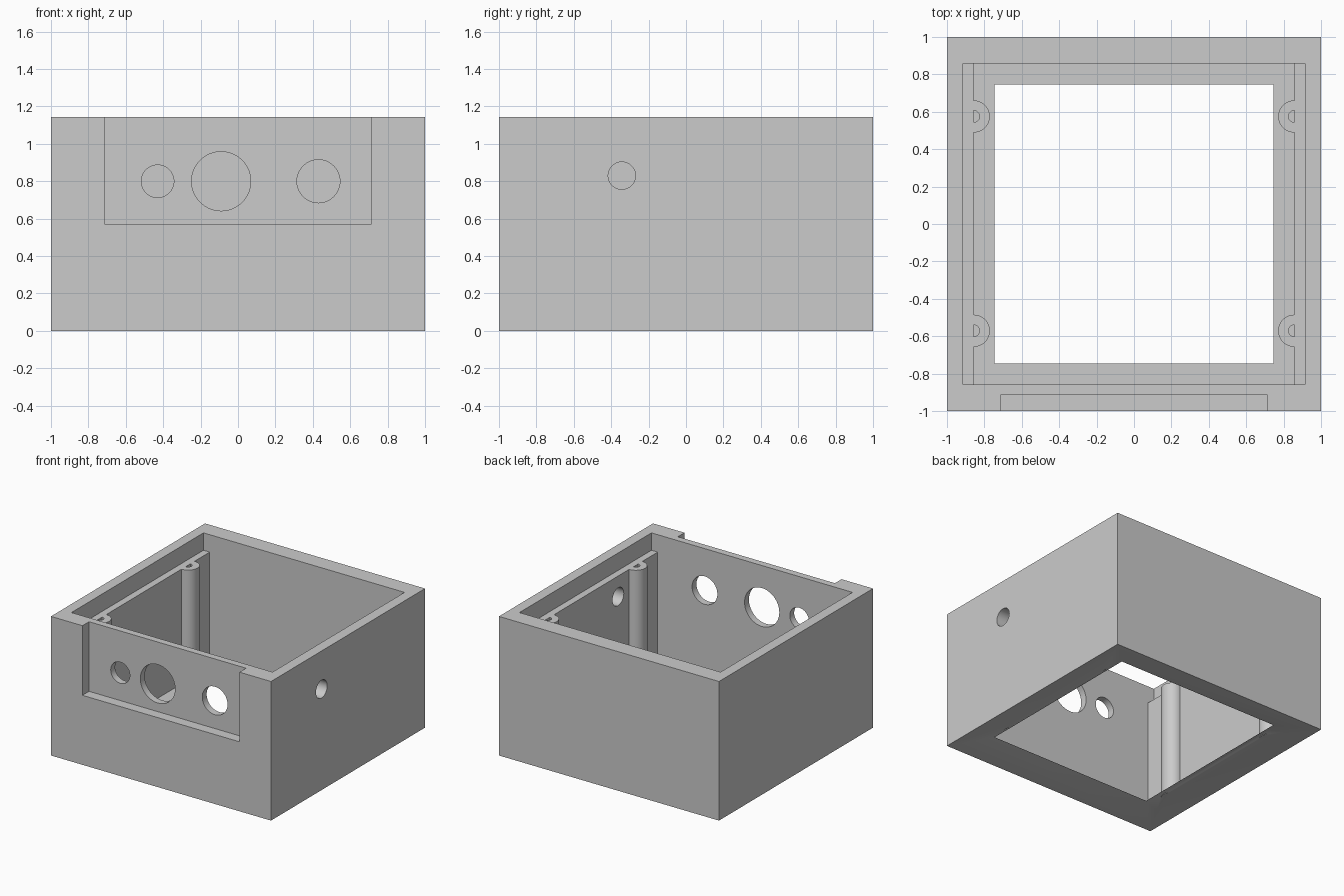
import bpy, bmesh, math
from mathutils import Matrix

if "Cube" in bpy.data.objects:
    bpy.data.objects.remove(bpy.data.objects["Cube"], do_unlink=True)

HEIGHT = 1.143
FLOOR = 0.057
LEDGE = 1.0
INNER = 0.857


def finish(name, bm):
    bmesh.ops.recalc_face_normals(bm, faces=bm.faces)
    mesh = bpy.data.meshes.new(name)
    bm.to_mesh(mesh)
    bm.free()
    ob = bpy.data.objects.new(name, mesh)
    bpy.context.collection.objects.link(ob)
    return ob


def prism(name, outline, z0, z1):
    """Extrude a flat outline upward from z0 to z1."""
    bm = bmesh.new()
    face = bm.faces.new([bm.verts.new((x, y, z0)) for x, y in outline])
    top = bmesh.ops.extrude_face_region(bm, geom=[face])["geom"]
    verts = [g for g in top if isinstance(g, bmesh.types.BMVert)]
    bmesh.ops.translate(bm, verts=verts, vec=(0, 0, z1 - z0))
    return finish(name, bm)


def box(name, x, y0, y1, z0, z1):
    return prism(name, [(-x, y0), (x, y0), (x, y1), (-x, y1)], z0, z1)


def drill(name, axis, radius, centre, depth):
    bm = bmesh.new()
    turn = Matrix.Rotation(math.pi / 2, 4, axis)
    bmesh.ops.create_cone(bm, cap_ends=True, segments=64, radius1=radius, radius2=radius,
                          depth=depth, matrix=Matrix.Translation(centre) @ turn)
    return finish(name, bm)


def half_round(side, y, radius, bury=0.0):
    """Half disc bulging inward from a side wall."""
    steps = 32
    pts = []
    for i in range(steps + 1):
        a = -math.pi / 2 + math.pi * i / steps
        pts.append((side * (INNER - radius * math.cos(a)), y + radius * math.sin(a)))
    if bury:
        pts += [(side * (INNER + bury), y + radius), (side * (INNER + bury), y - radius)]
    return pts


def combine(target, tool, operation):
    mod = target.modifiers.new(operation.lower(), "BOOLEAN")
    mod.operation = operation
    mod.solver = "EXACT"
    mod.object = tool
    bpy.context.view_layer.objects.active = target
    bpy.ops.object.modifier_apply(modifier=mod.name)
    bpy.data.objects.remove(tool, do_unlink=True)


def cut(tool):
    combine(case, tool, "DIFFERENCE")


# Outer block, hollowed with a ledge along both side walls
case = box("open_case", 1, -1, 1, 0, HEIGHT)
cut(box("cavity", INNER, -INNER, INNER, FLOOR, 1.4))
cut(box("lid_rebate", 0.914, -INNER, INNER, LEDGE, 1.4))

# Bevelled square opening through the floor
rim, mouth = 0.997, 0.745
slope = (rim - mouth) / FLOOR
low, high = -0.05, 0.1
bm = bmesh.new()
bmesh.ops.create_cone(bm, cap_ends=True, segments=4,
                      radius1=(rim - slope * low) * math.sqrt(2),
                      radius2=(rim - slope * high) * math.sqrt(2), depth=high - low,
                      matrix=Matrix.Translation((0, 0, (low + high) / 2))
                      @ Matrix.Rotation(math.pi / 4, 4, "Z"))
cut(finish("floor_opening", bm))

# Recessed front panel with its three round holes
cut(box("panel_recess", 0.714, -1.2, -0.914, 0.571, 1.4))
for x, radius in ((-0.43, 0.087), (-0.09, 0.158), (0.43, 0.115)):
    cut(drill("panel_hole", "X", radius, (x, -0.9, 0.8), 0.3))

# Single hole in the left wall
cut(drill("side_hole", "Y", 0.073, (0.95, -0.343, 0.83), 0.4))

# Four half-round screw posts with pilot holes
for side in (-1, 1):
    for y in (-0.571, 0.575):
        post = prism("post", half_round(side, y, 0.086, 0.02), FLOOR - 0.01, LEDGE)
        combine(case, post, "UNION")
        cut(prism("pilot_hole", half_round(side, y, 0.031), 0.6, 1.2))

# Plain grey material
grey = bpy.data.materials.new("light_grey")
grey.use_nodes = True
colour = (0.6, 0.6, 0.6, 1)
grey.diffuse_color = colour
grey.node_tree.nodes["Principled BSDF"].inputs["Base Color"].default_value = colour
case.data.materials.clear()
case.data.materials.append(grey)

bpy.ops.object.select_all(action="DESELECT")
case.select_set(True)
bpy.context.view_layer.objects.active = case
bpy.ops.object.shade_smooth_by_angle(angle=math.radians(30))
